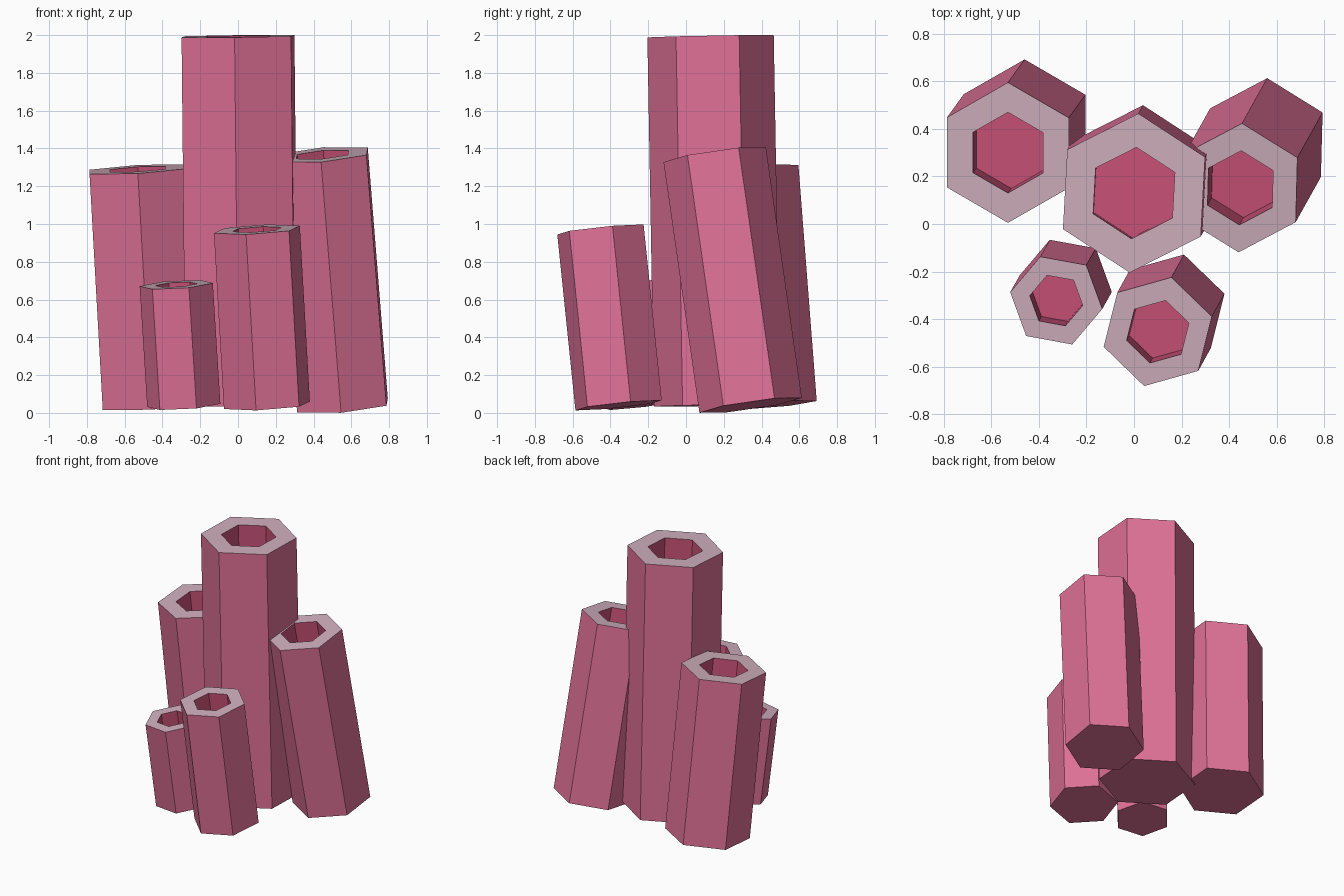
import bpy, bmesh, math
from mathutils import Vector

if "Cube" in bpy.data.objects:
    bpy.data.objects.remove(bpy.data.objects["Cube"])


def material(name, r, g, b):
    def lin(c):
        c /= 255
        return c / 12.92 if c <= 0.04045 else ((c + 0.055) / 1.055) ** 2.4
    m = bpy.data.materials.new(name)
    m.diffuse_color = (lin(r), lin(g), lin(b), 1)
    m.use_nodes = True
    m.node_tree.nodes["Principled BSDF"].inputs["Base Color"].default_value = m.diffuse_color
    return m


MATS = [material("pink_shell", 223, 113, 150),
        material("pale_rim", 207, 175, 188),
        material("deep_pink_hollow", 202, 82, 120)]
SHELL, RIM, HOLLOW = range(3)


def hex_tube(name, base, top, radius, angle, depth):
    """Leaning six-sided column with a blind hexagonal hole in its top."""
    base, top = Vector(base), Vector(top)
    axis = (top - base).normalized()
    u = Vector((1, 0, 0))
    u = (u - axis * u.dot(axis)).normalized()
    v = axis.cross(u)
    bm = bmesh.new()

    def ring(centre, r):
        return [bm.verts.new(centre + r * (u * math.cos(a) + v * math.sin(a)))
                for a in (math.radians(angle + 60 * i) for i in range(6))]

    hole = radius * 0.575
    rings = [ring(base, radius), ring(top, radius),
             ring(top, hole), ring(top - axis * depth, hole)]
    # shell walls, flat rim, hollow walls
    for k, mat in enumerate((SHELL, RIM, HOLLOW)):
        lo, hi = rings[k], rings[k + 1]
        for i in range(6):
            j = (i + 1) % 6
            bm.faces.new((lo[i], lo[j], hi[j], hi[i])).material_index = mat
    # closed underside and hollow floor
    bm.faces.new(rings[0][::-1]).material_index = SHELL
    bm.faces.new(rings[3]).material_index = HOLLOW

    me = bpy.data.meshes.new(name)
    bm.to_mesh(me)
    bm.free()
    for m in MATS:
        me.materials.append(m)
    bpy.context.collection.objects.link(bpy.data.objects.new(name, me))


# name, base centre, top centre, radius, corner angle, hole depth
hex_tube("centre_tube", (0.02, 0.165, 0.04), (0, 0.13, 1.994), 0.335, 26.9, 0.30)
hex_tube("back_left_tube", (-0.46, 0.397, 0.04), (-0.53, 0.30, 1.29), 0.296, 30, 0.25)
hex_tube("back_right_tube", (0.553, 0.342, 0.04), (0.447, 0.152, 1.367), 0.274, 28.5, 0.22)
hex_tube("front_right_tube", (0.153, -0.357, 0.04), (0.10, -0.453, 0.971), 0.237, 16, 0.20)
hex_tube("front_left_tube", (-0.287, -0.251, 0.04), (-0.327, -0.322, 0.679), 0.197, 50, 0.17)
